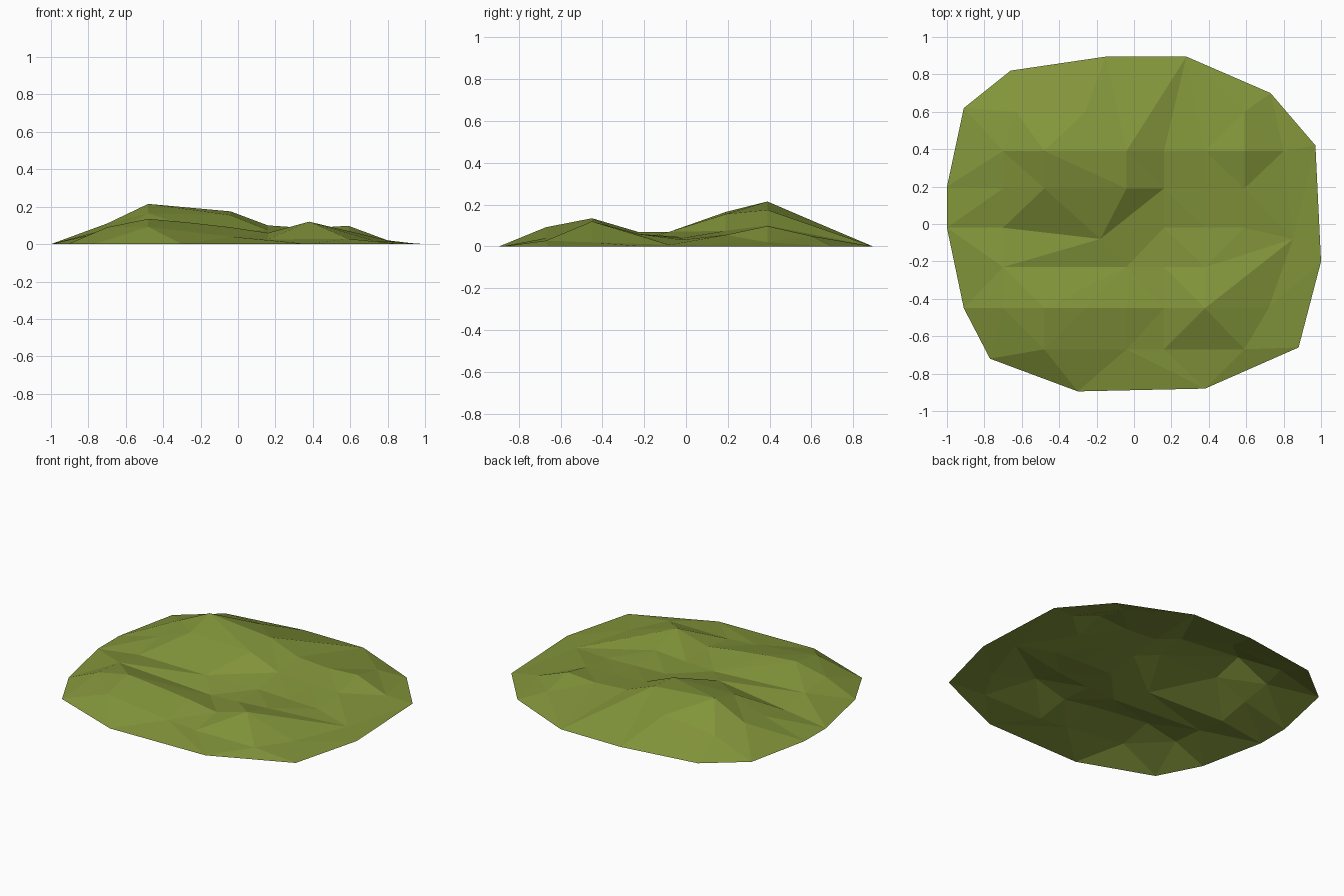
import bpy
import bmesh
from mathutils import Vector
from mathutils.geometry import delaunay_2d_cdt

# Ground-level rim of the mound
RIM = [(0.28, 0.895), (0.73, 0.70), (0.97, 0.42), (1.0, -0.20), (0.88, -0.66),
       (0.38, -0.88), (-0.30, -0.895), (-0.77, -0.72), (-0.91, -0.45),
       (-1.0, -0.02), (-1.0, 0.20), (-0.91, 0.62), (-0.66, 0.82), (-0.15, 0.895)]

# Cross-sections of the terrain: y -> (x, z)
ROWS = {
    0.60: [(-0.63, 0.09), (-0.26, 0.125), (0.59, 0.05)],
    0.39: [(-0.70, 0.11), (-0.48, 0.215), (-0.04, 0.175), (0.16, 0.10),
           (0.38, 0.085), (0.59, 0.098), (0.80, 0.02)],
    0.19: [(-0.70, 0.08), (-0.48, 0.165), (-0.04, 0.155), (0.16, 0.075),
           (0.38, 0.06), (0.59, 0.055)],
    -0.02: [(-0.70, 0.04), (0.16, 0.045), (0.38, 0.04), (0.59, 0.032)],
    -0.08: [(-0.18, 0.07), (0.85, 0.008)],
    -0.23: [(-0.70, 0.07), (-0.04, 0.035), (0.16, 0.045), (0.38, 0.06)],
    -0.45: [(-0.70, 0.09), (-0.48, 0.135), (-0.26, 0.115), (-0.04, 0.09),
            (0.16, 0.06), (0.38, 0.12), (0.72, 0.02)],
    -0.67: [(-0.48, 0.092), (-0.04, 0.04), (0.16, 0.025), (0.59, 0.028)],
}

# Ridges and valleys that the triangulation must follow
CREASES = [
    ((0.38, -0.45), (0.85, -0.08)), ((0.38, -0.23), (0.85, -0.08)),
    ((0.38, -0.45), (0.59, -0.67)), ((0.38, -0.45), (0.16, -0.67)),
    ((0.16, -0.45), (-0.04, -0.67)), ((-0.04, -0.67), (-0.30, -0.895)),
    ((-0.48, -0.67), (-0.30, -0.895)), ((-0.48, -0.67), (-0.77, -0.72)),
    ((0.28, 0.895), (-0.04, 0.39)), ((0.28, 0.895), (0.16, 0.39)),
    ((-0.48, 0.19), (-0.70, -0.02)), ((-0.48, 0.19), (-0.18, -0.08)),
    ((-0.70, -0.02), (-0.18, -0.08)), ((-0.04, 0.19), (-0.18, -0.08)),
    ((0.16, 0.19), (-0.18, -0.08)), ((-0.18, -0.08), (-0.70, -0.23)),
    ((-0.70, -0.23), (-0.04, -0.23)), ((-0.48, -0.45), (-0.04, -0.23)),
    ((-1.0, 0.20), (-0.70, 0.39)), ((-1.0, -0.02), (-0.70, 0.19)),
    ((0.80, 0.39), (0.59, 0.19)), ((-0.48, 0.39), (-0.04, 0.39)),
    ((-0.48, 0.19), (-0.04, 0.19)),
]

points = [Vector((x, y, 0)) for x, y in RIM]
points += [Vector((x, y, z)) for y, row in ROWS.items() for x, z in row]


def nearest(p):
    """Index of the terrain point closest to p in plan."""
    target = Vector(p)
    return min(range(len(points)), key=lambda i: (points[i].xy - target).length)


# Triangulate in plan, then lift to the heights
edges = [(nearest(a), nearest(b)) for a, b in CREASES]
flat, _, faces, origins, _, _ = delaunay_2d_cdt(
    [p.xy for p in points], edges, [], 0, 1e-5)

bm = bmesh.new()
verts = []
for co, src in zip(flat, origins):
    z = points[src[0]].z if src else points[nearest(co)].z
    verts.append(bm.verts.new((co.x, co.y, z)))
for f in faces:
    bm.faces.new([verts[i] for i in f])
bm.normal_update()
for f in bm.faces:
    if f.normal.z < 0:
        f.normal_flip()

mesh = bpy.data.meshes.new("grassy_mound")
bm.to_mesh(mesh)
bm.free()

# Single olive green colour
green = bpy.data.materials.new("olive_green")
green.diffuse_color = (0.225, 0.30, 0.043, 1)
mesh.materials.append(green)
mound = bpy.data.objects.new("grassy_mound", mesh)
bpy.context.collection.objects.link(mound)
